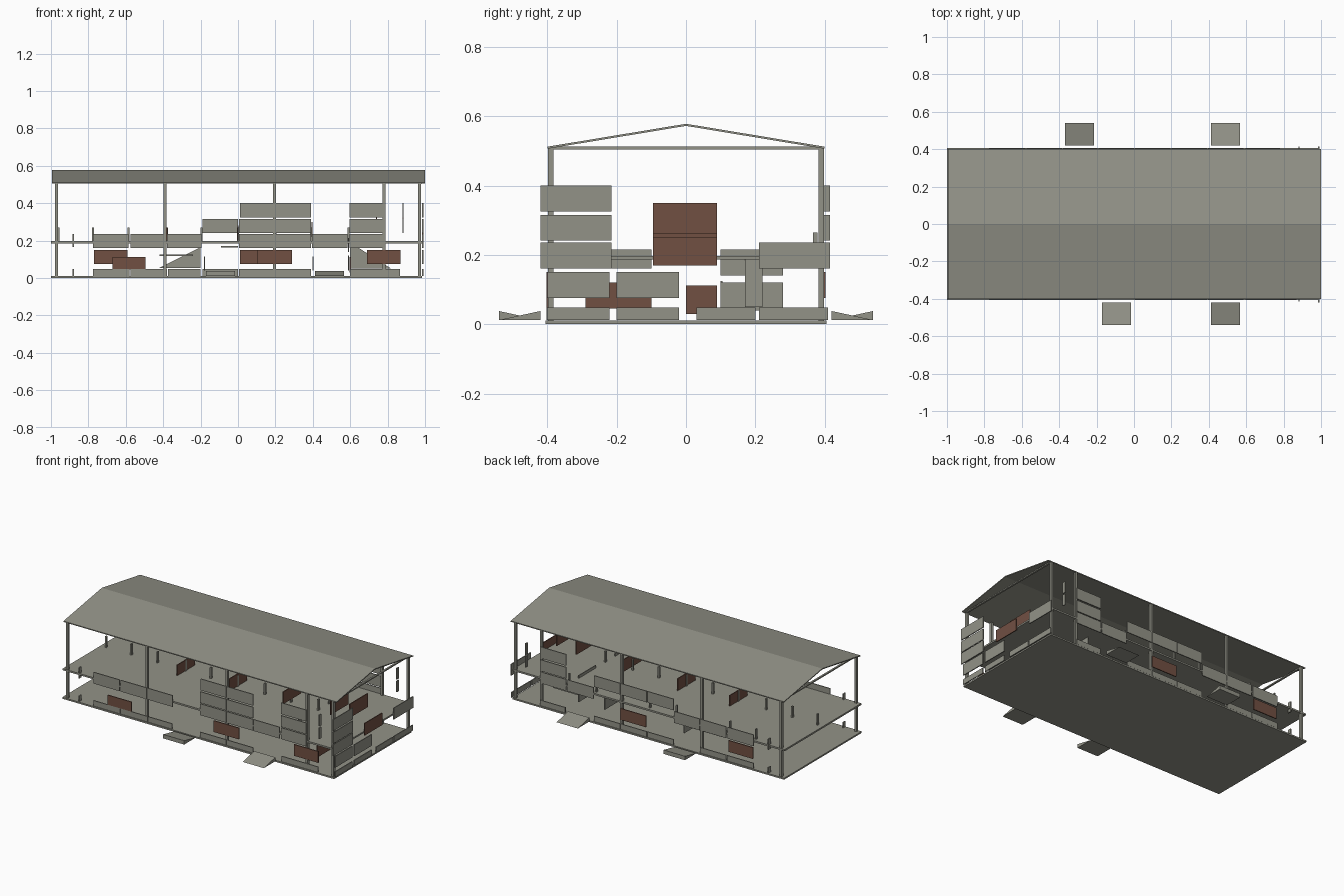
import bpy

def material(name, rgb):
    m = bpy.data.materials.new(name)
    m.diffuse_color = (*rgb, 1)
    return m

GREY = material("warm grey", (0.29, 0.29, 0.245))
BROWN = material("rust brown", (0.165, 0.08, 0.055))

def mesh(name, verts, faces, mat):
    me = bpy.data.meshes.new(name)
    me.from_pydata(verts, [], faces)
    me.materials.append(mat)
    ob = bpy.data.objects.new(name, me)
    bpy.context.collection.objects.link(ob)
    return ob

def box(name, x0, x1, y0, y1, z0, z1, mat=GREY):
    v = [(x, y, z) for x in (x0, x1) for y in (y0, y1) for z in (z0, z1)]
    f = [(0, 1, 3, 2), (4, 6, 7, 5), (0, 4, 5, 1), (2, 3, 7, 6), (0, 2, 6, 4), (1, 5, 7, 3)]
    return mesh(name, v, f, mat)

def prism(name, profile, a0, a1, axis, mat=GREY):
    """Extrude a profile along x (profile in yz) or y (profile in xz)."""
    n = len(profile)
    v = [(a, p, q) if axis == 'x' else (p, a, q) for a in (a0, a1) for p, q in profile]
    f = [tuple(range(n))[::-1], tuple(range(n, 2 * n))]
    f += [(i, (i + 1) % n, n + (i + 1) % n, n + i) for i in range(n)]
    return mesh(name, v, f, mat)

def long_panel(name, side, x0, x1, z0, z1, mat=GREY):
    y = side * 0.4
    box(name, x0, x1, y - 0.003, y + 0.003, z0, z1, mat)

def cross_panel(name, x, y0, y1, z0, z1, mat=GREY):
    box(name, x - 0.003, x + 0.003, y0, y1, z0, z1, mat)

# floors
box("ground_slab", -1, 0.985, -0.405, 0.405, 0.0, 0.01)
box("upper_slab", -1, 0.985, -0.4, 0.4, 0.186, 0.197)

# roof: two thin sloped sheets as one open gable profile
prism("roof", [(-0.4, 0.506), (0, 0.572), (0.4, 0.506), (0.4, 0.512), (0, 0.578), (-0.4, 0.512)],
      -0.995, 1.0, 'x')

# posts, eave beams and gable ties
for s in (-1, 1):
    for x in (-0.97, -0.39, 0.195, 0.78, 0.97):
        box("post", x - 0.008, x + 0.008, s * 0.39 - 0.008, s * 0.39 + 0.008, 0.01, 0.508)
for x in (-0.97, 0.975):
    box("gable_tie", x - 0.006, x + 0.006, -0.39, 0.39, 0.504, 0.512)

# cladding levels
BASE, LOW, MID, HIGH, TOP = (0.012, 0.048), (0.075, 0.15), (0.16, 0.235), (0.241, 0.315), (0.325, 0.4)

# front cladding
for x0, x1, lev in [(-0.775, -0.58, BASE), (-0.575, -0.38, BASE), (-0.375, -0.2, BASE),
                    (0.005, 0.195, BASE), (0.2, 0.39, BASE), (0.6, 0.865, BASE),
                    (-0.775, -0.585, MID), (-0.575, -0.385, MID), (-0.38, -0.195, MID),
                    (0.005, 0.195, MID), (0.2, 0.39, MID), (0.395, 0.585, MID), (0.595, 0.78, MID),
                    (0.005, 0.195, HIGH), (0.2, 0.39, HIGH), (0.595, 0.78, HIGH),
                    (0.01, 0.195, TOP), (0.2, 0.39, TOP), (0.595, 0.78, TOP)]:
    long_panel("front_panel", -1, x0, x1, *lev)
long_panel("front_brown_panel", -1, -0.67, -0.495, 0.045, 0.112, BROWN)
long_panel("front_brown_panel", -1, 0.105, 0.288, *LOW, BROWN)
long_panel("front_brown_panel", -1, 0.69, 0.868, *LOW, BROWN)

# back cladding
for x0, x1, lev in [(-0.775, -0.58, BASE), (-0.575, -0.385, BASE), (-0.19, 0.0, BASE),
                    (0.005, 0.195, BASE), (0.2, 0.39, BASE), (0.6, 0.78, BASE),
                    (-0.775, -0.585, MID), (-0.575, -0.385, MID), (-0.38, -0.195, MID),
                    (0.395, 0.585, MID), (0.595, 0.78, MID),
                    (-0.19, 0.0, HIGH), (0.005, 0.195, HIGH), (0.2, 0.39, HIGH),
                    (0.595, 0.78, HIGH), (0.595, 0.78, TOP)]:
    long_panel("back_panel", 1, x0, x1, *lev)
long_panel("back_brown_panel", 1, -0.77, -0.592, *LOW, BROWN)
long_panel("back_brown_panel", 1, 0.01, 0.195, *LOW, BROWN)

# right end cladding
for y0, y1, lev in [(-0.4, -0.22, BASE), (-0.2, -0.02, BASE), (0.03, 0.2, BASE), (0.21, 0.41, BASE),
                    (-0.4, -0.22, LOW), (-0.2, -0.02, LOW),
                    (-0.42, -0.215, MID), (0.21, 0.415, MID),
                    (-0.42, -0.215, HIGH), (-0.42, -0.215, TOP)]:
    cross_panel("end_panel", 0.988, y0, y1, *lev)
cross_panel("end_brown_panel", 0.988, -0.095, 0.09, 0.17, 0.25, BROWN)
for s in (-1, 1):
    for lev in (HIGH, TOP):
        cross_panel("corner_strip", 0.882, s * 0.405 - 0.01, s * 0.405 + 0.01, *lev)

# upper floor brown partitions and small studs
for x, z0, z1 in [(-0.38, 0.2, 0.27), (0.0, 0.2, 0.28), (0.395, 0.22, 0.3),
                  (0.74, 0.24, 0.33), (0.882, 0.26, 0.35)]:
    cross_panel("upper_brown_partition", x, -0.095, 0.09, z0, z1, BROWN)
for x in (-0.96, -0.775, -0.585, -0.38, -0.195, 0.0, 0.2, 0.39, 0.59):
    box("upper_stud", x - 0.005, x + 0.005, -0.01, 0.004, 0.197, 0.27)
for x in (-0.775, -0.585, -0.195, 0.0, 0.39, 0.59):
    box("upper_side_stud", x - 0.004, x + 0.004, 0.367, 0.38, 0.197, 0.265)
for s in (-1, 1):
    box("side_tick", -0.885, -0.877, s * 0.39 - 0.012, s * 0.39 + 0.012, 0.165, 0.235)
    box("side_tick", -0.885, -0.877, s * 0.39 - 0.012, s * 0.39 + 0.012, 0.012, 0.048)

# interior partitions
cross_panel("low_partition", 0.59, 0.1, 0.28, 0.04, 0.12)
cross_panel("low_partition", 0.4, 0.1, 0.28, 0.04, 0.115)
cross_panel("low_partition", -0.18, 0.1, 0.28, 0.04, 0.115)
cross_panel("mid_partition", 0.59, 0.1, 0.28, 0.14, 0.215)
cross_panel("mid_partition", 0.59, -0.215, -0.1, 0.16, 0.215)
cross_panel("low_brown_partition", 0.78, -0.29, -0.1, 0.045, 0.12, BROWN)
cross_panel("low_brown_partition", 0.6, 0.0, 0.09, 0.03, 0.112, BROWN)
box("short_rail", -0.09, 0.0, 0.1, 0.11, 0.163, 0.171)
box("short_rail", -0.42, -0.24, 0.1, 0.106, 0.118, 0.125)

# stair wedges
prism("left_stair", [(-0.42, 0.055), (-0.2, 0.055), (-0.2, 0.165)], 0.17, 0.22, 'y')
prism("right_stair", [(0.6, 0.05), (0.82, 0.05), (0.6, 0.19)], 0.17, 0.22, 'y')

# outside entry wedges: some rise outward, some fall outward
for x0, x1, side, rises in [(-0.17, -0.015, -1, True), (0.412, 0.567, -1, False),
                            (-0.37, -0.213, 1, True), (0.412, 0.567, 1, False)]:
    yi, yo = side * 0.42, side * 0.54
    top = yo if rises else yi
    prism("entry_wedge", [(yi, 0.012), (yo, 0.012), (top, 0.038)], x0, x1, 'x')

# consistent outward normals
import bmesh
for ob in bpy.data.objects:
    bm = bmesh.new()
    bm.from_mesh(ob.data)
    bmesh.ops.recalc_face_normals(bm, faces=bm.faces)
    bm.to_mesh(ob.data)
    bm.free()
